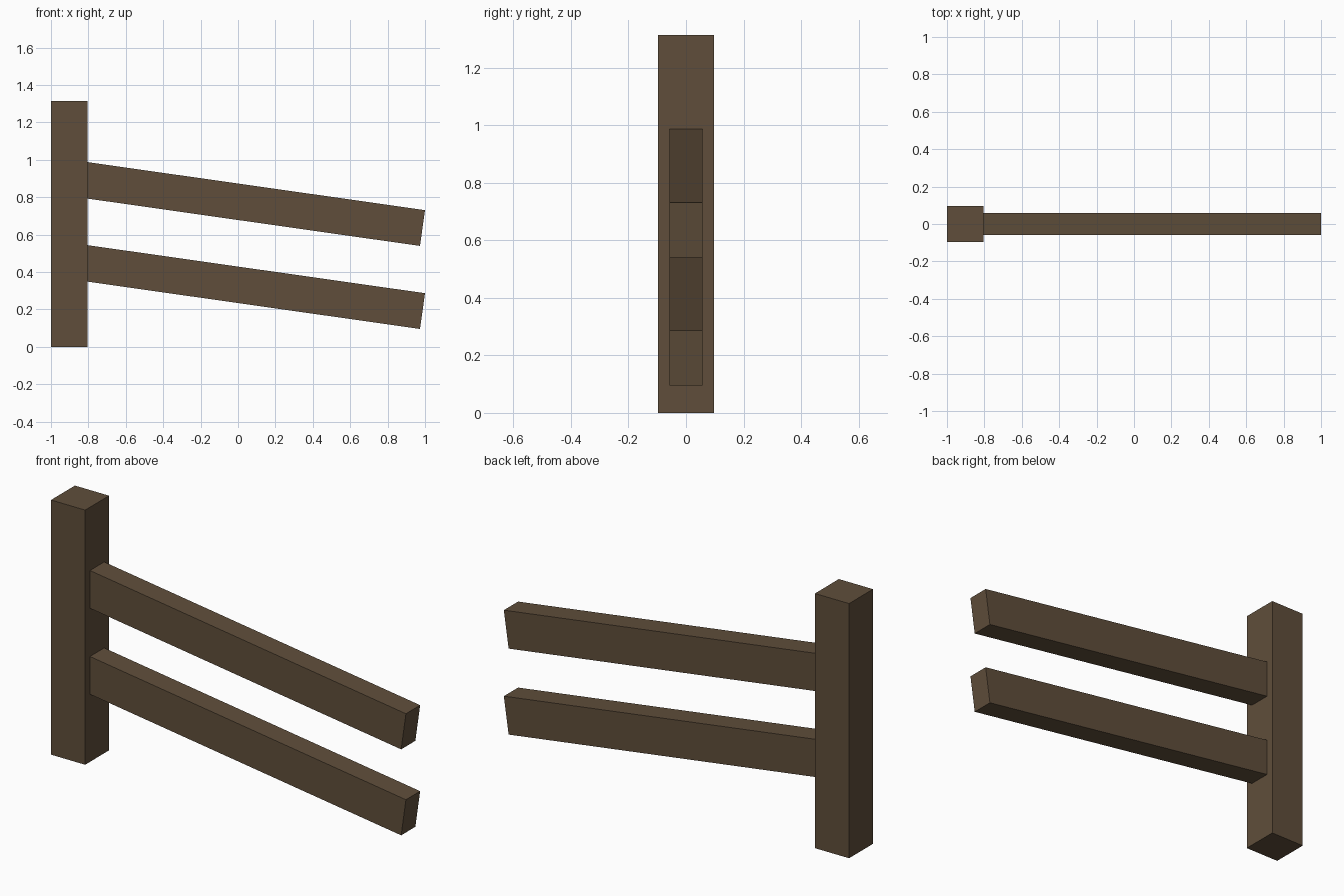
import bpy, math
from mathutils import Vector

if "Cube" in bpy.data.objects:
    bpy.data.objects.remove(bpy.data.objects["Cube"])

wood = bpy.data.materials.new("dark_brown_wood")
wood.diffuse_color = (0.115, 0.076, 0.043, 1)
wood.use_nodes = True
wood.node_tree.nodes["Principled BSDF"].inputs["Base Color"].default_value = wood.diffuse_color


def box(name, center, size, tilt=0.0):
    bpy.ops.mesh.primitive_cube_add(size=1, location=center, rotation=(0, tilt, 0))
    ob = bpy.context.object
    ob.name = name
    ob.scale = size
    bpy.ops.object.transform_apply(location=False, rotation=True, scale=True)
    ob.data.materials.append(wood)
    return ob


# Upright post
box("post", (-0.9025, 0, 0.6575), (0.195, 0.195, 1.315))

# Two sloping rails, placed from their top outer corner and set into the post
tilt = math.radians(8.1)
along = Vector((-math.cos(tilt), 0, math.sin(tilt)))
down = Vector((-math.sin(tilt), 0, -math.cos(tilt)))
length, height = 1.87, 0.193
for name, top in (("upper_rail", 0.731), ("lower_rail", 0.287)):
    center = Vector((1, 0, top)) + along * length / 2 + down * height / 2
    box(name, center, (length, 0.116, height), tilt)
